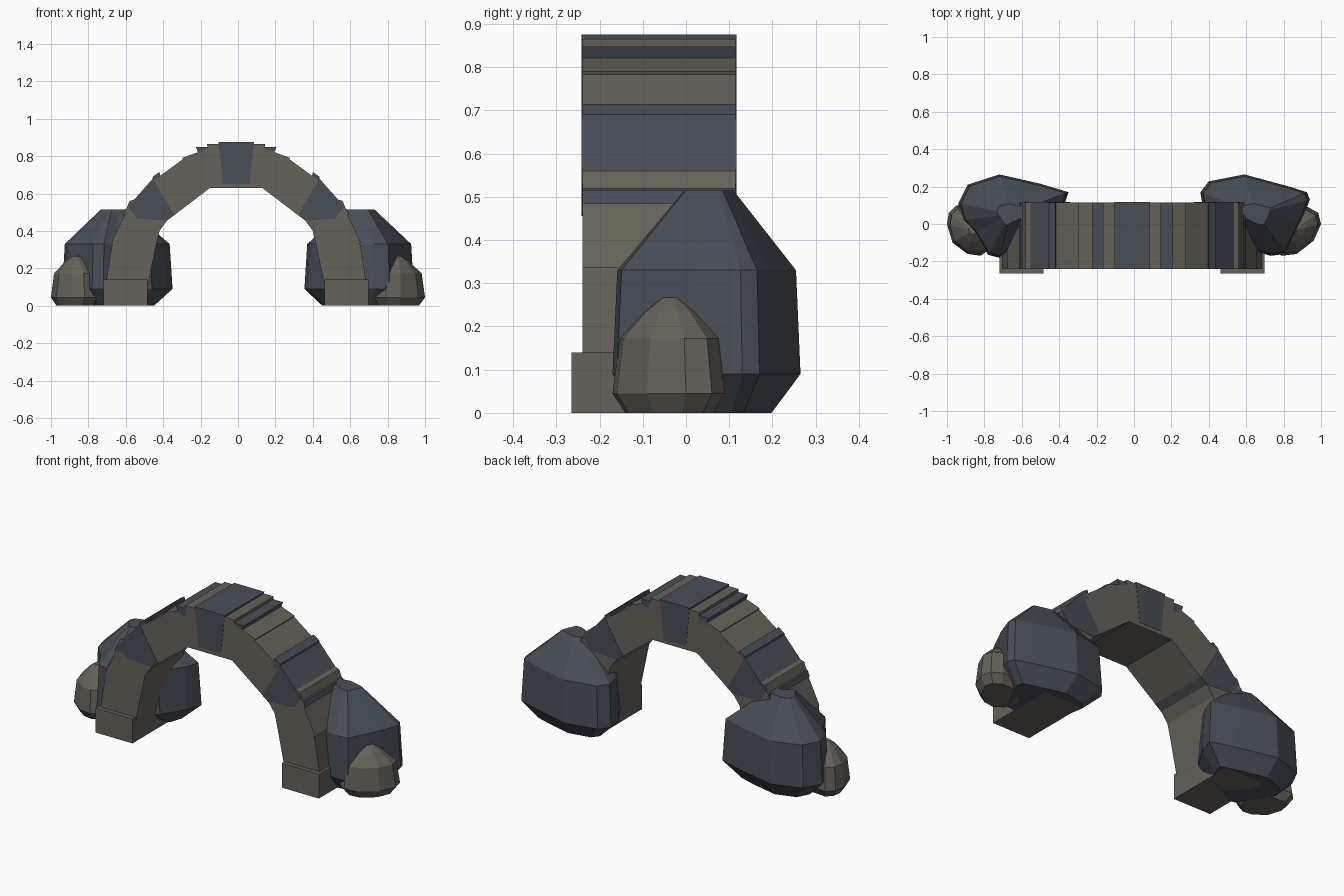
import bpy
import bmesh

default = bpy.data.objects.get("Cube")
if default:
    bpy.data.objects.remove(default, do_unlink=True)


def make_material(name, colour):
    mat = bpy.data.materials.new(name)
    mat.use_nodes = True
    mat.diffuse_color = (*colour, 1)
    mat.node_tree.nodes["Principled BSDF"].inputs["Base Color"].default_value = (*colour, 1)
    return mat


WARM = make_material("warm grey stone", (0.13, 0.122, 0.1))
DARK = make_material("blue grey stone", (0.066, 0.077, 0.096))

ARCH_X = -0.01            # arch sits slightly off centre
FRONT, BACK = -0.24, 0.115


def loft(name, rings, mat):
    """Join equal-sized rings of points into a closed flat-shaded solid."""
    bm = bmesh.new()
    loops = [[bm.verts.new(p) for p in ring] for ring in rings]
    count = len(loops[0])
    for low, high in zip(loops, loops[1:]):
        for i in range(count):
            j = (i + 1) % count
            bm.faces.new((low[i], low[j], high[j], high[i]))
    bm.faces.new(loops[0][::-1])
    bm.faces.new(loops[-1])
    bmesh.ops.recalc_face_normals(bm, faces=bm.faces)
    mesh = bpy.data.meshes.new(name)
    bm.to_mesh(mesh)
    bm.free()
    mesh.materials.append(mat)
    obj = bpy.data.objects.new(name, mesh)
    bpy.context.collection.objects.link(obj)
    return obj


def slab(name, profile, mat, grow=0.0):
    """Extrude an x-z profile through the depth of the arch."""
    return loft(name, [[(x + ARCH_X, y, z) for x, z in profile]
                       for y in (FRONT - grow, BACK + grow)], mat)


def pair(name, profile, mat, grow=0.0):
    """The same stone on both sides of the arch."""
    for label, side in (("left", 1), ("right", -1)):
        slab(f"{label}_{name}", [(side * x, z) for x, z in profile], mat, grow)


def rock(name, outline, centre, levels, mat):
    """Faceted boulder: one outline scaled about its centre at each height."""
    cx, cy = centre
    loft(name, [[(cx + (x - cx) * s, cy + (y - cy) * s, z) for x, y in outline]
                for z, s in levels], mat)


# Plinths under the legs
pair("plinth", [(0.473, 0), (0.708, 0), (0.708, 0.14), (0.473, 0.14)], WARM, 0.025)

# Leg and curved stones of the arch
pair("lower_leg_stone", [(0.474, 0.1), (0.7, 0.1), (0.662, 0.335), (0.425, 0.335)], WARM)
pair("upper_leg_stone", [(0.425, 0.335), (0.668, 0.335), (0.58, 0.52), (0.37, 0.455),
                         (0.41, 0.4)], WARM)
pair("haunch_stone", [(0.33, 0.485), (0.44, 0.67), (0.285, 0.783), (0.2, 0.584)], WARM)
pair("crown_stone", [(0.2, 0.584), (0.288, 0.79), (0.27, 0.797), (0.09, 0.862),
                     (0, 0.862), (0, 0.63), (0.14, 0.63)], WARM)

# Blue grey shoulder stones and keystone
pair("shoulder_stone", [(0.37, 0.455), (0.53, 0.465), (0.578, 0.53), (0.445, 0.68),
                        (0.33, 0.485)], DARK, 0.0015)
slab("keystone", [(-0.07, 0.65), (0.07, 0.65), (0.095, 0.875), (-0.095, 0.875)],
     DARK, 0.0015)

# Stepped edges where the stones overlap on the outer curve
pair("crown_step", [(0.07, 0.8), (0.15, 0.8), (0.155, 0.865), (0.07, 0.865)], WARM)
pair("dark_crown_step", [(0.15, 0.8), (0.2, 0.81), (0.215, 0.848), (0.15, 0.848)], DARK)
pair("haunch_step", [(0.4, 0.66), (0.45, 0.66), (0.445, 0.69), (0.41, 0.715)], DARK)
pair("shoulder_step", [(0.53, 0.5), (0.59, 0.51), (0.57, 0.56), (0.52, 0.575)], WARM)
pair("lower_step", [(0.55, 0.48), (0.605, 0.485), (0.595, 0.515), (0.56, 0.53)], DARK)

# Large boulders behind the legs
BIG_LEVELS = [(0, 0.68), (0.09, 1), (0.33, 0.95), (0.515, 0.26)]
rock("left_boulder",
     [(0.355, 0.17), (0.4, 0.228), (0.59, 0.265), (0.83, 0.2), (0.925, 0.17),
      (0.94, 0.13), (0.9, 0.02), (0.81, -0.16), (0.73, -0.17), (0.63, -0.14),
      (0.45, -0.05), (0.37, 0.08)],
     (0.655, 0.055), BIG_LEVELS, DARK)
rock("right_boulder",
     [(-0.35, 0.17), (-0.5, 0.215), (-0.72, 0.265), (-0.89, 0.21), (-0.94, 0.11),
      (-0.915, 0.02), (-0.85, -0.05), (-0.78, -0.165), (-0.72, -0.18),
      (-0.63, -0.12), (-0.46, -0.05), (-0.38, 0.08)],
     (-0.66, 0.055), BIG_LEVELS, DARK)

# Small boulders at the outer ends
SMALL_LEVELS = [(0, 0.78), (0.045, 1), (0.172, 0.88), (0.235, 0.45), (0.267, 0.14)]
rock("left_small_boulder",
     [(1, 0), (0.985, 0.06), (0.93, 0.09), (0.78, 0.09), (0.7, -0.02),
      (0.73, -0.13), (0.79, -0.17), (0.87, -0.16), (0.96, -0.09)],
     (0.85, -0.035), SMALL_LEVELS, WARM)
rock("right_small_boulder",
     [(-1, 0), (-0.99, 0.06), (-0.95, 0.1), (-0.82, 0.09), (-0.74, -0.02),
      (-0.75, -0.12), (-0.82, -0.17), (-0.89, -0.16), (-0.97, -0.1)],
     (-0.865, -0.035), SMALL_LEVELS, WARM)
